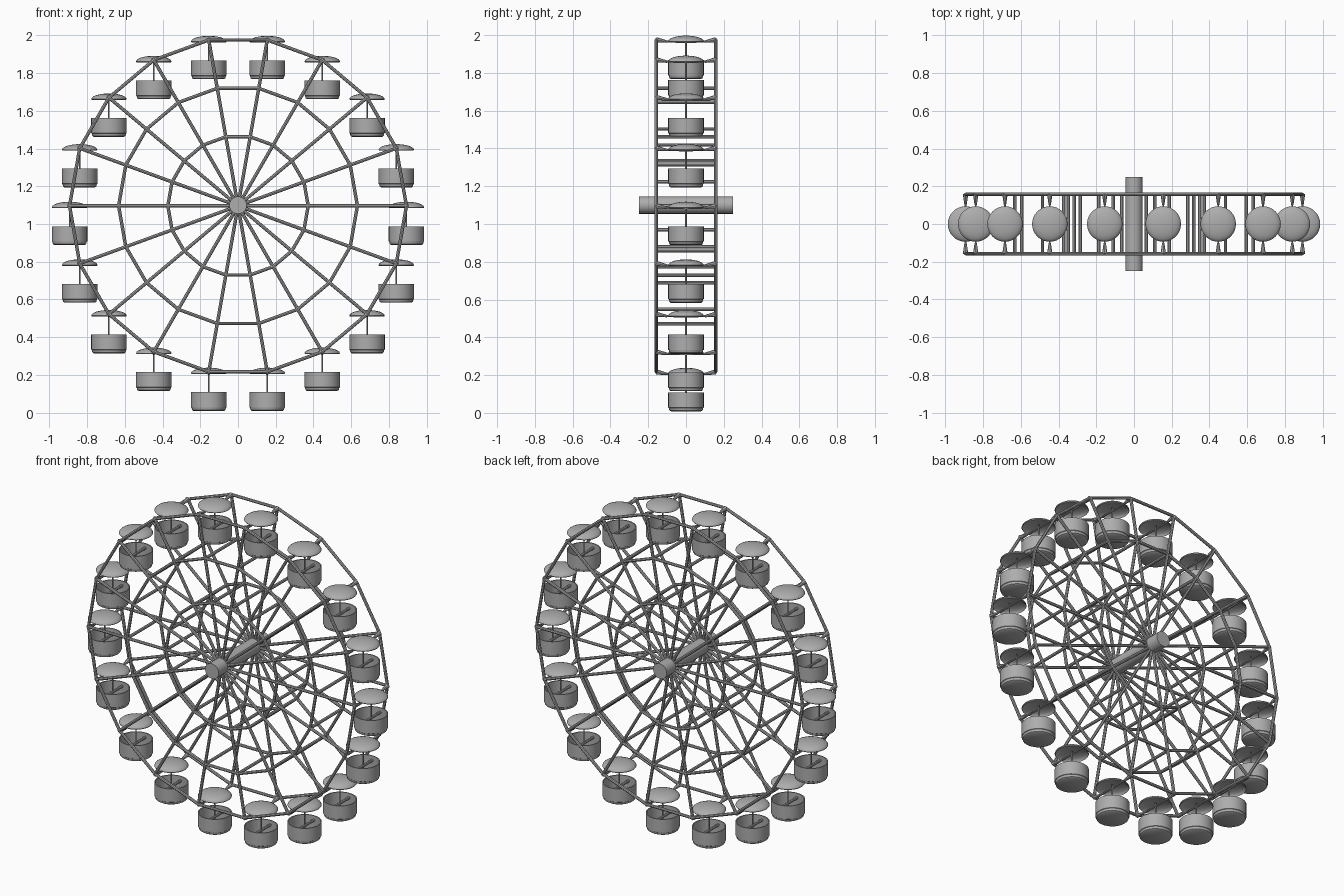
import bpy, bmesh, math
from mathutils import Vector

cube = bpy.data.objects.get("Cube")
if cube:
    bpy.data.objects.remove(cube, do_unlink=True)

steel = bpy.data.materials.new("grey_steel")
GREY = (0.42, 0.42, 0.42, 1)
steel.diffuse_color = GREY
steel.use_nodes = True
steel.node_tree.nodes["Principled BSDF"].inputs["Base Color"].default_value = GREY

COUNT = 18
CENTRE = 1.096
RIM, MIDDLE, INNER = 0.893, 0.633, 0.372
SIDE = 0.157


def finish(bm, name):
    """Turn a bmesh into a shaded object."""
    bmesh.ops.recalc_face_normals(bm, faces=bm.faces)
    mesh = bpy.data.meshes.new(name)
    bm.to_mesh(mesh)
    bm.free()
    mesh.materials.append(steel)
    obj = bpy.data.objects.new(name, mesh)
    bpy.context.collection.objects.link(obj)
    bpy.ops.object.select_all(action='DESELECT')
    obj.select_set(True)
    bpy.context.view_layer.objects.active = obj
    bpy.ops.object.shade_smooth_by_angle(angle=math.radians(35))
    return obj


def rod(bm, a, b, r1, r2=None, sides=8):
    """Add a straight, optionally tapered rod between two points."""
    a, b = Vector(a), Vector(b)
    made = bmesh.ops.create_cone(bm, cap_ends=True, segments=sides, radius1=r1,
                                 radius2=r1 if r2 is None else r2, depth=(b - a).length)
    turn = (b - a).to_track_quat('Z', 'Y').to_matrix()
    bmesh.ops.rotate(bm, verts=made["verts"], matrix=turn)
    bmesh.ops.translate(bm, verts=made["verts"], vec=(a + b) / 2)


def lathe(bm, profile, sides=32):
    """Spin a profile of (radius, height) around z."""
    verts = [bm.verts.new((r, 0, z)) for r, z in profile]
    edges = [bm.edges.new(pair) for pair in zip(verts, verts[1:])]
    bmesh.ops.spin(bm, geom=verts + edges, cent=(0, 0, 0), axis=(0, 0, 1),
                   angle=math.tau, steps=sides)
    bmesh.ops.remove_doubles(bm, verts=bm.verts, dist=0.0002)


def point(i, radius, y):
    a = math.tau * i / COUNT
    return (radius * math.cos(a), y, CENTRE + radius * math.sin(a))


# Two wheel faces: spokes and three polygonal rings
for label, y in (("front", -SIDE), ("back", SIDE)):
    bm = bmesh.new()
    for i in range(COUNT):
        rod(bm, (0, y, CENTRE), point(i, RIM, y), 0.009)
    finish(bm, label + "_spokes")
    for ring, radius in (("outer", RIM), ("middle", MIDDLE), ("inner", INNER)):
        bm = bmesh.new()
        for i in range(COUNT):
            rod(bm, point(i, radius, y), point(i + 1, radius, y), 0.009)
        finish(bm, f"{label}_{ring}_ring")

# Bars tying the two faces together
for ring, radius in (("middle", MIDDLE), ("inner", INNER)):
    bm = bmesh.new()
    for i in range(COUNT):
        rod(bm, point(i, radius, -SIDE), point(i, radius, SIDE), 0.009)
    finish(bm, ring + "_cross_bars")

# Central axle
bm = bmesh.new()
rod(bm, (0, -0.25, 1.1), (0, 0.25, 1.1), 0.046, sides=20)
finish(bm, "axle")

# Canopy: thin shallow dome
bm = bmesh.new()
RADIUS = 0.094
dome = [(RADIUS * math.sin(t), 0.03 * math.cos(t) - 0.008)
        for t in (math.pi / 2 * k / 6 for k in range(7))]
under = [(r * 0.97, z - 0.004) for r, z in reversed(dome)]
lathe(bm, dome + under)
canopy = finish(bm, "canopy")

# Open tub with a stepped-in base
bm = bmesh.new()
lathe(bm, [(0, -0.208), (0.08, -0.208), (0.088, -0.203), (0.091, -0.19), (0.094, -0.188),
           (0.094, -0.108), (0.088, -0.108), (0.088, -0.192), (0, -0.192)])
tub = finish(bm, "tub")

# Pole, crosswise seat bar and tapered hangers
bm = bmesh.new()
rod(bm, (0, 0, -0.195), (0, 0, 0.01), 0.004)
rod(bm, (0, -0.09, -0.135), (0, 0.09, -0.135), 0.008)
for s in (-1, 1):
    rod(bm, (0, s * SIDE, 0), (0, s * 0.1, -0.01), 0.014, 0.006)
    rod(bm, (0, s * 0.1, -0.01), (0, 0, -0.012), 0.005)
hanger = finish(bm, "hanger")

# Repeat the upright cabin at every rim corner
for i in range(COUNT):
    for part in (canopy, tub, hanger):
        obj = part if i == 0 else part.copy()
        if i:
            obj.name = f"{part.name}_{i + 1}"
            bpy.context.collection.objects.link(obj)
        obj.location = point(i, RIM, 0)
